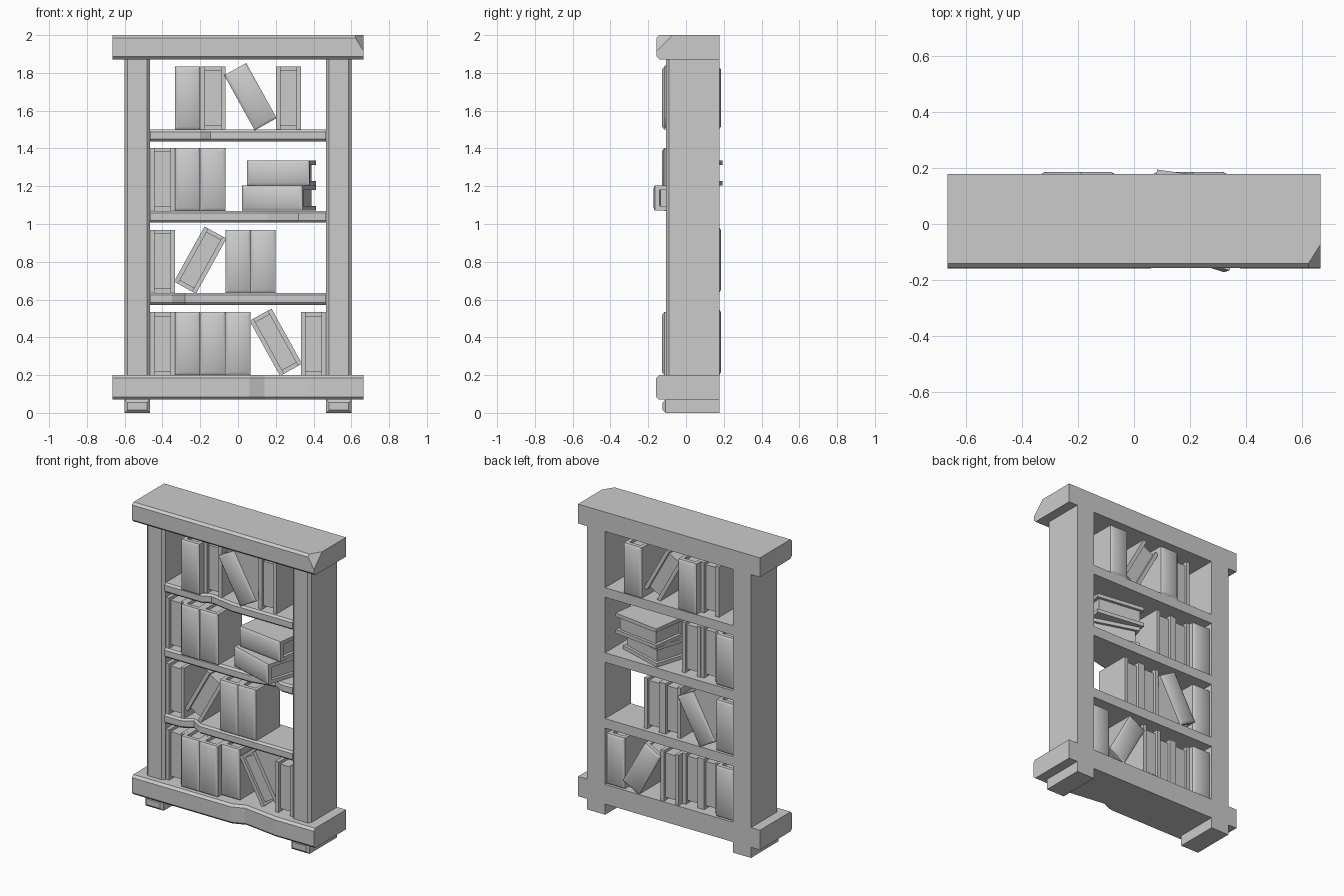
import bpy, bmesh, math
from mathutils import Vector, Matrix

if "Cube" in bpy.data.objects:
    bpy.data.objects.remove(bpy.data.objects["Cube"])

BACK = 0.178


def finish(bm, name, smooth=False):
    bmesh.ops.recalc_face_normals(bm, faces=bm.faces)
    mesh = bpy.data.meshes.new(name)
    bm.to_mesh(mesh)
    bm.free()
    ob = bpy.data.objects.new(name, mesh)
    bpy.context.collection.objects.link(ob)
    if smooth:
        bpy.context.view_layer.objects.active = ob
        ob.select_set(True)
        bpy.ops.object.shade_smooth_by_angle(angle=math.radians(40))
        ob.select_set(False)
    return ob


def box(bm, x0, x1, y0, y1, z0, z1):
    size = Matrix.Diagonal((x1 - x0, y1 - y0, z1 - z0, 1))
    mid = Matrix.Translation(((x0 + x1) / 2, (y0 + y1) / 2, (z0 + z1) / 2))
    return bmesh.ops.create_cube(bm, size=1, matrix=mid @ size)["verts"]


def plank(name, front, z0, z1, c=0.015, cut=None):
    """Board lofted along x; front = (x, y) outline of its chipped front edge."""
    bm = bmesh.new()
    rings = []
    for x, y in front:
        prof = [(y + c, z0), (y, z0 + c), (y, z1 - c), (y + c, z1), (BACK, z1), (BACK, z0)]
        rings.append([bm.verts.new((x, *p)) for p in prof])
    for a, b in zip(rings, rings[1:]):
        for i in range(6):
            j = (i + 1) % 6
            bm.faces.new((a[i], a[j], b[j], b[i]))
    bm.faces.new(rings[0])
    bm.faces.new(rings[-1])
    if cut:
        p, q, r = map(Vector, cut)
        n = (q - p).cross(r - p)
        if n.x < 0:
            n = -n
        bmesh.ops.recalc_face_normals(bm, faces=bm.faces)
        geom = bm.verts[:] + bm.edges[:] + bm.faces[:]
        bmesh.ops.bisect_plane(bm, geom=geom, plane_co=p, plane_no=n, clear_outer=True)
        bmesh.ops.holes_fill(bm, edges=[e for e in bm.edges if e.is_boundary])
    return finish(bm, name)


def upright(name, side, y0, z0, z1, all_edges):
    """Square timber with chamfered front edges."""
    bm = bmesh.new()
    xs = sorted((side * 0.467, side * 0.6))
    box(bm, *xs, y0, BACK, z0, z1)
    edges = [e for e in bm.edges if all(v.co.y < y0 + 0.001 for v in e.verts)
             and (all_edges or abs(e.verts[0].co.z - e.verts[1].co.z) > 0.01)]
    bmesh.ops.bevel(bm, geom=edges, offset=0.016, segments=1, affect='EDGES')
    return finish(bm, name)


def book(name, x, y, z, tilt=0, flip=False, lay=None):
    """Rounded spine at local -y, two covers and inset pages."""
    w, d, h, t = 0.0665, 0.125, 0.1667, 0.024
    bm = bmesh.new()
    spine = box(bm, -w, w, -d - 0.008, -d + 0.03, -h, h)
    for v in spine:
        if v.co.y < -d:
            v.co.x *= (w - 0.016) / w
            v.co.z *= (h - 0.016) / h
    # pull the spine's rim back to the cover line
    front = [f for f in bm.faces if all(v.co.y < -d for v in f.verts)]
    rim = bmesh.ops.extrude_face_region(bm, geom=front)
    top = [g for g in rim["geom"] if isinstance(g, bmesh.types.BMVert)]
    bmesh.ops.delete(bm, geom=front, context='FACES')
    for v in [v for v in bm.verts if v.co.y < -d and v not in top]:
        v.co = (math.copysign(w, v.co.x), -d + 0.004, math.copysign(h, v.co.z))
    for s in (-1, 1):
        xs = sorted((s * (w - t), s * w))
        box(bm, *xs, -d + 0.03, d, -h, h)
    box(bm, -w + t, w - t, -d + 0.02, d - 0.018, -h + 0.02, h - 0.02)
    ob = finish(bm, name, True)
    turn = Matrix.Rotation(math.radians(tilt), 4, 'Y')
    if flip:
        turn = turn @ Matrix.Rotation(math.pi, 4, 'Z')
    if lay is not None:
        turn = Matrix.Rotation(math.radians(lay), 4, 'Z') @ Matrix.Rotation(math.pi / 2, 4, 'Y')
    ob.matrix_world = Matrix.Translation((x, y, z)) @ turn
    return ob


# top board with a broken corner, and base board with a worn front
plank("top_board", [(-0.665, -0.156), (0.665, -0.156)], 1.872, 2.0,
      cut=[(0.612, -0.156, 2), (0.665, -0.072, 2), (0.665, -0.156, 1.915)])
plank("base_board", [(-0.665, -0.158), (0.06, -0.158), (0.14, -0.125), (0.38, -0.158),
                     (0.665, -0.158)], 0.07, 0.2)

# posts and feet
for side, label in ((-1, "left"), (1, "right")):
    upright(label + "_post", side, -0.107, 0.2, 1.872, False)
    upright(label + "_foot", side, -0.125, 0.0, 0.07, True)

# shelves with chipped front edges
chips = [(1.5, [(-0.2, -0.1), (-0.145, -0.072), (0.02, -0.1)]),
         (1.07, [(0.16, -0.1), (0.32, -0.065), (0.385, -0.1)]),
         (0.635, [(-0.35, -0.1), (-0.28, -0.06), (-0.21, -0.1)])]
for i, (z, chip) in enumerate(chips):
    plank(f"shelf_{i + 1}", [(-0.467, -0.1)] + chip + [(0.467, -0.1)], z - 0.063, z, 0.012)

# upright books: shelf top, then (slot centre x, pages to the front?, y shift)
S = 0.4 / 3
rows = [(1.5, [(-2, False, 0), (-1, True, 0), (2, True, 0)]),
        (1.07, [(-3, True, -0.015), (-2, False, 0), (-1, False, 0.005)]),
        (0.635, [(-3, True, -0.015), (0, False, 0.02), (1, False, 0.02)]),
        (0.2, [(-3, True, -0.015), (-2, False, 0), (-1, False, 0), (0, False, 0.04),
               (3, True, -0.015)])]
for r, (z, items) in enumerate(rows):
    for k, pages_front, dy in items:
        book(f"book_{r + 1}_{k + 4}", k * S, (0.053 if pages_front else 0.006) + dy,
             z + 0.1667, flip=pages_front)

# leaning books
book("leaning_book_1", 0.066, 0.02, 1.674, tilt=-29)
book("leaning_book_3", -0.2, 0.053, 0.809, tilt=29, flip=True)
book("leaning_book_4", 0.2, 0.053, 0.374, tilt=-29, flip=True)

# lying stack
book("lying_book_lower", 0.217, 0.0, 1.137, lay=-17.3)
book("lying_book_upper", 0.23, 0.047, 1.27, lay=-8)
